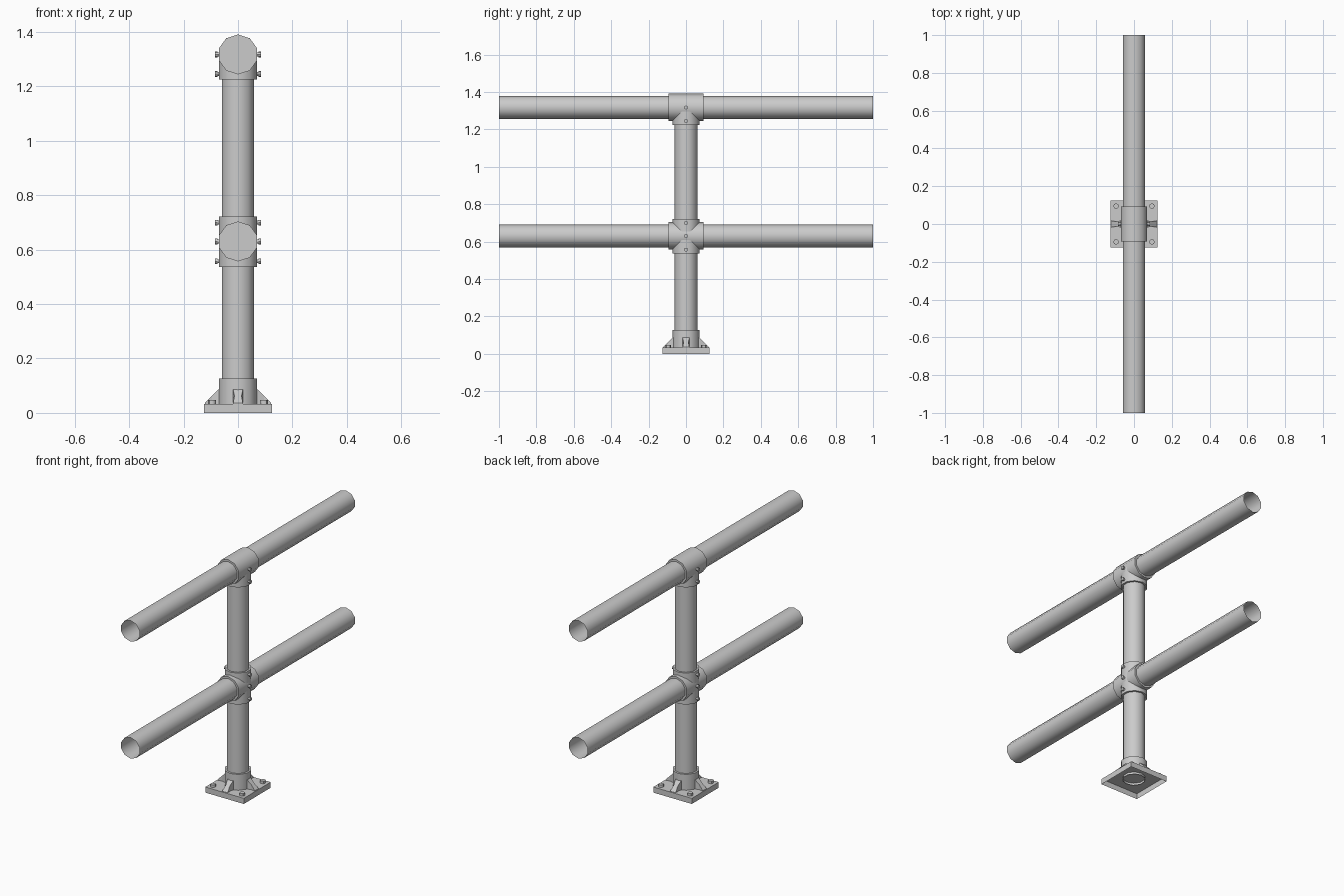
import bpy, bmesh
from math import sin, cos, pi, radians
from mathutils import Vector, Matrix

if "Cube" in bpy.data.objects:
    bpy.data.objects.remove(bpy.data.objects["Cube"])

R_PIPE, R_SLEEVE = 0.062, 0.0735
Z_TOP, Z_MID, Z_PLATE = 1.317, 0.63, 0.033
# For each axis: (direction, ring start, ring side)
AXES = {"x": ((1, 0, 0), (0, 0, 1), (0, 1, 0)),
        "y": ((0, 1, 0), (0, 0, 1), (1, 0, 0)),
        "z": ((0, 0, 1), (0, 1, 0), (1, 0, 0))}


def finish(name, bm, smooth=True):
    bmesh.ops.recalc_face_normals(bm, faces=bm.faces)
    mesh = bpy.data.meshes.new(name)
    bm.to_mesh(mesh)
    bm.free()
    obj = bpy.data.objects.new(name, mesh)
    bpy.context.collection.objects.link(obj)
    if smooth:
        bpy.ops.object.select_all(action='DESELECT')
        obj.select_set(True)
        bpy.context.view_layer.objects.active = obj
        bpy.ops.object.shade_smooth_by_angle(angle=radians(45))
    return obj


def add_tube(bm, axis, start, end, r, centre=(0, 0, 0), sides=10, caps=True):
    d, u, v = (Vector(a) for a in AXES[axis])
    rings = []
    for t in (start, end):
        rings.append([bm.verts.new(Vector(centre) + d * t
                                   + u * r * cos(2 * pi * i / sides)
                                   + v * r * sin(2 * pi * i / sides))
                      for i in range(sides)])
    for i in range(sides):
        j = (i + 1) % sides
        bm.faces.new((rings[0][i], rings[0][j], rings[1][j], rings[1][i]))
    if caps:
        for ring in rings:
            bm.faces.new(ring)


def tube(name, *args, **kw):
    bm = bmesh.new()
    add_tube(bm, *args, **kw)
    return finish(name, bm)


# Upright post and open-ended rails
tube("post", "z", 0.02, Z_TOP, R_PIPE, caps=False)
for label, z in (("upper", Z_TOP), ("lower", Z_MID)):
    tube(label + "_rail", "y", -1, 1, R_PIPE, centre=(0, 0, z), caps=False)
    tube(label + "_rail_sleeve", "y", -0.093, 0.093, R_SLEEVE, centre=(0, 0, z))

# Vertical collars: tee at the top, cross in the middle, socket at the base
tube("upper_collar", "z", 1.224, Z_TOP, R_SLEEVE)
tube("lower_collar", "z", 0.536, 0.721, R_SLEEVE)
tube("base_socket", "z", Z_PLATE, 0.126, R_SLEEVE)

# Set screws on both sides of the fittings
for label, heights in (("upper", (1.245, 1.317)), ("lower", (0.557, 0.63, 0.699))):
    bm = bmesh.new()
    for z in heights:
        for s in (-1, 1):
            add_tube(bm, "x", s * 0.06, s * 0.077, 0.007, (0, 0, z), 8)
            add_tube(bm, "x", s * 0.076, s * 0.084, 0.0105, (0, 0, z), 8)
    finish(label + "_set_screws", bm)

# Base plate, open underneath
bm = bmesh.new()
bmesh.ops.create_cube(bm, size=1, matrix=Matrix.Translation((0, 0, Z_PLATE / 2))
                      @ Matrix.Diagonal((0.25, 0.25, Z_PLATE, 1)))
bm.normal_update()
bottom = [f for f in bm.faces if f.normal.z < -0.5]
bmesh.ops.delete(bm, geom=bottom, context='FACES_ONLY')
bm.normal_update()
finish("base_plate", bm, smooth=False)

# Anchor bolts
bm = bmesh.new()
for x in (-0.095, 0.095):
    for y in (-0.095, 0.095):
        add_tube(bm, "z", Z_PLATE, 0.048, 0.0145, (x, y, 0), 8)
finish("anchor_bolts", bm)

# Four sloping ribs, slightly waisted, around the socket
bm = bmesh.new()
stations = ((0.064, 0.087, 0.018), (0.072, 0.086, 0.018),
            (0.096, 0.062, 0.013), (0.122, 0.036, 0.018))
for k in range(4):
    turn = Matrix.Rotation(k * pi / 2, 3, 'Z')
    rings = []
    for x, z, w in stations:
        rings.append([bm.verts.new(turn @ Vector(p)) for p in
                      ((x, -w, Z_PLATE), (x, w, Z_PLATE), (x, w, z), (x, -w, z))])
    for a, b in zip(rings, rings[1:]):
        for i in range(4):
            j = (i + 1) % 4
            bm.faces.new((a[i], a[j], b[j], b[i]))
    bm.faces.new(rings[0])
    bm.faces.new(rings[-1])
finish("base_ribs", bm, smooth=False)
